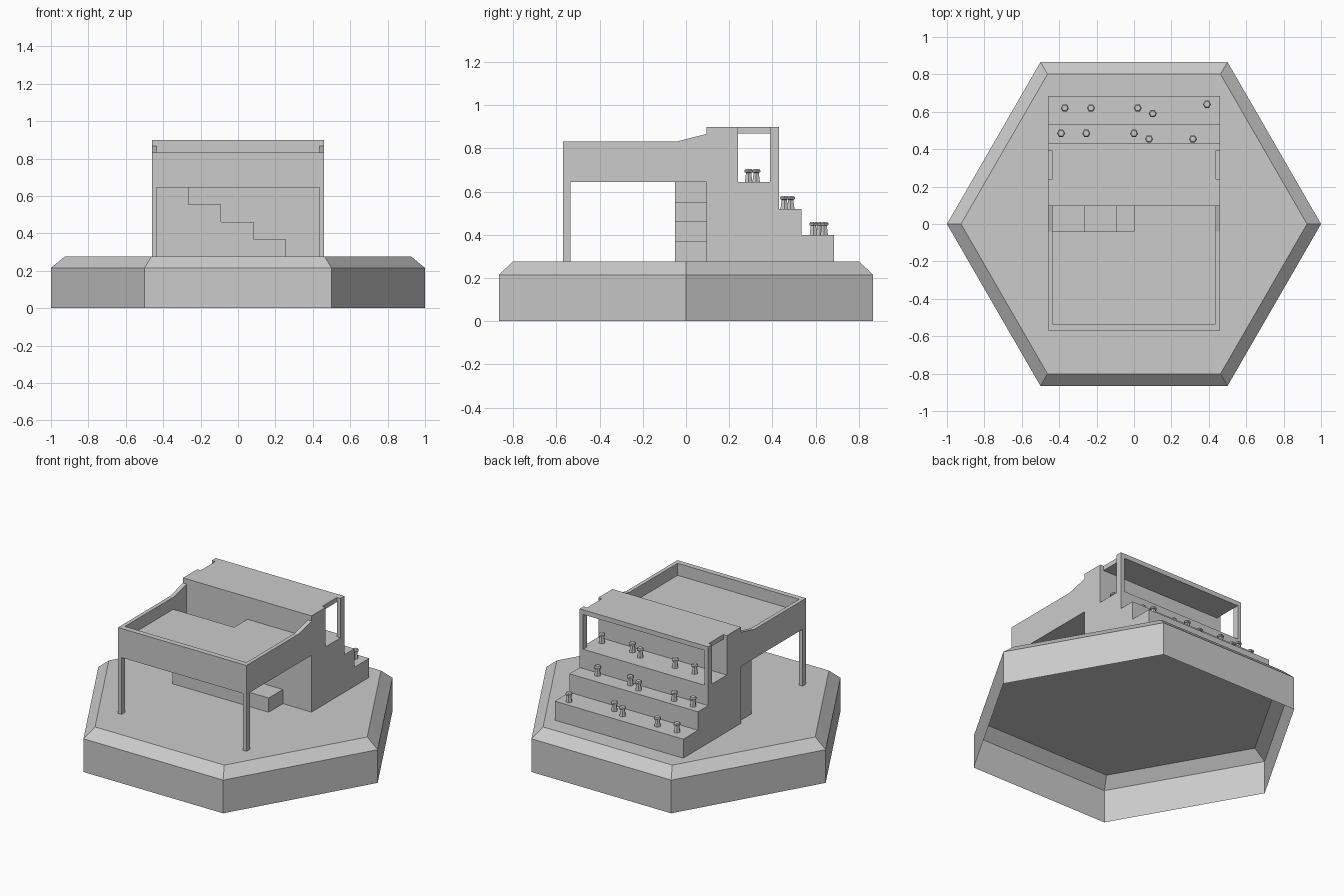
import bpy, bmesh, math
from mathutils import Vector

cube = bpy.data.objects.get("Cube")
if cube:
    bpy.data.objects.remove(cube)

grey = bpy.data.materials.new("plain_grey")
grey.use_nodes = True
colour = (0.6, 0.6, 0.6, 1)
grey.diffuse_color = colour
grey.node_tree.nodes["Principled BSDF"].inputs["Base Color"].default_value = colour


def finish(name, bm):
    bmesh.ops.recalc_face_normals(bm, faces=bm.faces)
    mesh = bpy.data.meshes.new(name)
    bm.to_mesh(mesh)
    bm.free()
    mesh.materials.append(grey)
    obj = bpy.data.objects.new(name, mesh)
    bpy.context.collection.objects.link(obj)
    return obj


def prism(name, axis, outline, low, high):
    """Extrude a flat outline along one axis; the outline lists the other two."""
    bm = bmesh.new()
    verts = []
    for point in outline:
        co = list(point)
        co.insert("xyz".index(axis), low)
        verts.append(bm.verts.new(co))
    face = bm.faces.new(verts)
    step = Vector([high - low if a == axis else 0 for a in "xyz"])
    out = bmesh.ops.extrude_face_region(bm, geom=[face], use_keep_orig=True)
    moved = [g for g in out["geom"] if isinstance(g, bmesh.types.BMVert)]
    bmesh.ops.translate(bm, verts=moved, vec=step)
    return finish(name, bm)


def lathe(name, profile, sides, cap_bottom, centre=(0, 0, 0)):
    """Stack regular polygons of (radius, height) and skin them."""
    bm = bmesh.new()
    rings = []
    for radius, height in profile:
        angles = [2 * math.pi * i / sides for i in range(sides)]
        rings.append([bm.verts.new(Vector(centre) + Vector(
            (radius * math.cos(a), radius * math.sin(a), height))) for a in angles])
    for lower, upper in zip(rings, rings[1:]):
        for i in range(sides):
            j = (i + 1) % sides
            bm.faces.new((lower[i], lower[j], upper[j], upper[i]))
    bm.faces.new(rings[-1])
    if cap_bottom:
        bm.faces.new(rings[0][::-1])
    return finish(name, bm)


def rectangle(a0, a1, b0, b1):
    return [(a0, b0), (a1, b0), (a1, b1), (a0, b1)]


# Main levels
GROUND, DECK, ROOF = 0.277, 0.645, 0.87
OUT, IN = 0.46, 0.435
FRONT, WALL, BACK = -0.57, 0.095, 0.43

# Hollow hexagonal base, open underneath
lathe("hexagon_base", [(1, 0), (1, 0.215), (0.925, GROUND)], 6, False)

# House body with its planting terraces at the back
prism("terraced_body", "x", [
    (WALL, GROUND), (0.685, GROUND), (0.685, 0.4), (0.535, 0.4),
    (0.535, 0.52), (BACK, 0.52), (BACK, DECK), (0.24, DECK),
    (0.24, ROOF), (WALL, ROOF)], -OUT, OUT)

# Roof slab, notched above each side window
half = [(OUT, WALL), (OUT, 0.24), (IN, 0.24), (IN, 0.39), (OUT, 0.39), (OUT, BACK)]
prism("roof", "z", half + [(-x, y) for x, y in reversed(half)], ROOF, 0.9)

# Deck floor with the stair opening
prism("deck_floor", "z", [
    (-IN, FRONT + 0.035), (IN, FRONT + 0.035), (IN, WALL), (0, WALL),
    (0, -0.04), (-IN, -0.04)], DECK, 0.755)
prism("front_parapet", "x", rectangle(FRONT, FRONT + 0.035, DECK, 0.833), -IN, IN)

# Mirrored side parts
for side, sign in (("left", 1), ("right", -1)):
    prism(side + "_parapet", "x", [
        (FRONT, DECK), (WALL, DECK), (WALL, 0.867), (-0.04, 0.833),
        (FRONT, 0.833)], sign * IN, sign * OUT)
    prism(side + "_front_post", "x",
          rectangle(FRONT, FRONT + 0.035, GROUND, DECK), sign * IN, sign * OUT)
    prism(side + "_back_post", "x",
          rectangle(0.39, BACK, DECK, ROOF), sign * IN, sign * OUT)

# Stairs climbing towards the right
outline = [(-IN, GROUND)]
for i in range(4):
    x = 0.255 - 0.173 * i
    z = GROUND + 0.092 * i
    outline += [(x, z), (x, z + 0.092)]
outline.append((-IN, DECK))
prism("stairs", "y", outline, -0.05, WALL)

# Small plants on the three terraces
plants = [
    (0.4, [(0.39, 0.64), (0.10, 0.59), (0.02, 0.62), (-0.23, 0.62), (-0.37, 0.62)]),
    (0.52, [(0.315, 0.455), (0.08, 0.455), (0, 0.485), (-0.255, 0.485), (-0.39, 0.485)]),
    (DECK, [(0.4, 0.29), (0.18, 0.29), (0.1, 0.325), (-0.15, 0.325), (-0.29, 0.325)]),
]
shape = [(0.02, 0), (0.014, 0.042), (0.022, 0.045), (0.022, 0.053), (0.016, 0.06)]
for level, spots in plants:
    for x, y in spots:
        lathe("plant", shape, 6, True, (x, y, level))
